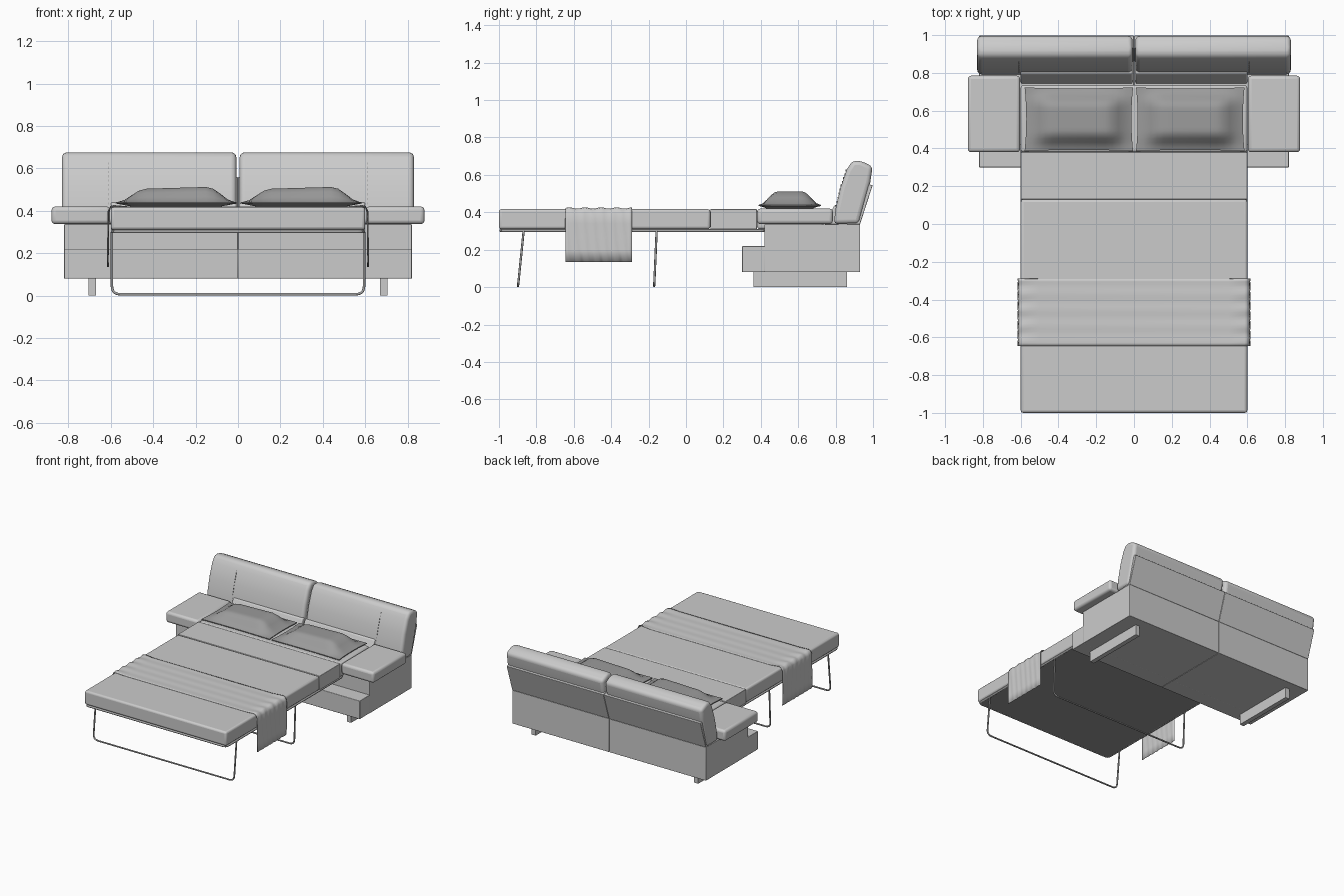
import bpy, bmesh, math
from mathutils import Vector

cube = bpy.data.objects.get("Cube")
if cube:
    bpy.data.objects.remove(cube, do_unlink=True)


def material(name, v):
    m = bpy.data.materials.new(name)
    m.use_nodes = True
    m.diffuse_color = (v, v, v, 1)
    m.node_tree.nodes["Principled BSDF"].inputs["Base Color"].default_value = (v, v, v, 1)
    return m


FABRIC = material("light grey fabric", 0.6)
PILLOW = material("mid grey pillow", 0.33)
METAL = material("grey metal", 0.4)
UNDER = material("dark grey underside", 0.3)


def finish(bm, name, mat, bevel=0.0, segments=3, angle=40):
    bmesh.ops.recalc_face_normals(bm, faces=bm.faces)
    mesh = bpy.data.meshes.new(name)
    bm.to_mesh(mesh)
    bm.free()
    ob = bpy.data.objects.new(name, mesh)
    bpy.context.collection.objects.link(ob)
    mesh.materials.append(mat)
    if bevel:
        mod = ob.modifiers.new("round", 'BEVEL')
        mod.width, mod.segments = bevel, segments
        mod.limit_method = 'ANGLE'
        mod.angle_limit = math.radians(25)
    bpy.ops.object.select_all(action='DESELECT')
    ob.select_set(True)
    bpy.context.view_layer.objects.active = ob
    bpy.ops.object.shade_smooth_by_angle(angle=math.radians(angle))
    return ob


def prism(name, profile, x0, x1, mat=FABRIC, bevel=0.0, segments=3):
    """Extrude a (y, z) profile along x."""
    bm = bmesh.new()
    a = [bm.verts.new((x0, y, z)) for y, z in profile]
    b = [bm.verts.new((x1, y, z)) for y, z in profile]
    bm.faces.new(a)
    bm.faces.new(b)
    for i in range(len(a)):
        j = (i + 1) % len(a)
        bm.faces.new((a[i], a[j], b[j], b[i]))
    return finish(bm, name, mat, bevel, segments)


def box(name, x, y, z, mat=FABRIC, bevel=0.0):
    return prism(name, [(y[0], z[0]), (y[1], z[0]), (y[1], z[1]), (y[0], z[1])],
                 x[0], x[1], mat, bevel)


def tube(name, points, radius, closed=False):
    cu = bpy.data.curves.new(name, 'CURVE')
    cu.dimensions = '3D'
    cu.bevel_depth, cu.bevel_resolution = radius, 2
    sp = cu.splines.new('POLY')
    sp.points.add(len(points) - 1)
    for p, co in zip(sp.points, points):
        p.co = (*co, 1)
    sp.use_cyclic_u = closed
    sp.use_smooth = True
    cu.materials.append(METAL)
    ob = bpy.data.objects.new(name, cu)
    bpy.context.collection.objects.link(ob)


# Sofa halves, mirrored about the centre seam
cushion = [(0.79, 0.338), (0.80, 0.42), (0.825, 0.53), (0.86, 0.63), (0.89, 0.675),
           (0.935, 0.675), (0.998, 0.645), (0.985, 0.56), (0.925, 0.338)]
for side, s in (("left", 1), ("right", -1)):
    def span(a, b):
        return (s * a, s * b)
    box(side + "_base", span(0.001, 0.82), (0.42, 0.93), (0.08, 0.335), bevel=0.002)
    box(side + "_front_ledge", span(0.0, 0.82), (0.30, 0.425), (0.08, 0.22), bevel=0.004)
    prism(side + "_back_panel", [(0.86, 0.335), (0.93, 0.335), (0.998, 0.545), (0.93, 0.56)],
          *span(0.001, 0.82), bevel=0.003)
    prism(side + "_back_cushion", cushion, *span(0.008, 0.83), bevel=0.025, segments=4)
    prism(side + "_cushion_foot", [(0.74, 0.335), (0.82, 0.335), (0.82, 0.44), (0.795, 0.44)],
          *span(0.008, 0.6), bevel=0.008)
    box(side + "_armrest", span(0.603, 0.88), (0.38, 0.785), (0.337, 0.42), bevel=0.018)
    box(side + "_skid", span(0.67, 0.705), (0.36, 0.86), (0.0, 0.082))
    # Stitched seam on the cushion front
    for (y0, z0), (y1, z1) in zip(cushion[1:3], cushion[2:4]):
        for k in range(5):
            t = (k + 0.4) / 5
            y, z = y0 + t * (y1 - y0), z0 + t * (z1 - z0)
            box(side + "_stitch", span(0.608, 0.611), (y - 0.002, y + 0.006),
                (z, z + 0.01), PILLOW)

# Mattress sections and the dark board below
for i, (a, b) in enumerate([(-1.0, 0.13), (0.13, 0.38), (0.38, 0.735)]):
    box("mattress_%d" % (i + 1), (-0.6, 0.6), (a, b), (0.31, 0.417),
        bevel=0.014 if i != 1 else 0.004)
box("bed_board", (-0.59, 0.59), (-0.99, 0.42), (0.296, 0.312), UNDER)


def rounded(corners, r, steps=5):
    """Replace every corner of a closed loop with a small arc."""
    out = []
    n = len(corners)
    for i, c in enumerate(corners):
        c = Vector(c)
        p = c + (Vector(corners[i - 1]) - c).normalized() * r
        q = c + (Vector(corners[(i + 1) % n]) - c).normalized() * r
        for k in range(steps + 1):
            t = k / steps
            out.append(p * (1 - t) ** 2 + c * (2 * t * (1 - t)) + q * t * t)
    return out


# Tubular rim and folding legs
tube("bed_rim", rounded([(-0.592, -0.99, 0.302), (0.592, -0.99, 0.302),
                         (0.592, 0.42, 0.302), (-0.592, 0.42, 0.302)], 0.03), 0.008, True)
for name, top, foot in (("front_legs", -0.868, -0.898), ("middle_legs", -0.157, -0.17)):
    lower = rounded([(-0.595, top, 0.3), (-0.595, foot, 0.006),
                     (0.595, foot, 0.006), (0.595, top, 0.3)], 0.04)[6:18]
    tube(name, [(-0.595, top, 0.3)] + lower + [(0.595, top, 0.3)], 0.006)

# Runner blanket draped over the mattress, rippled where it hangs
half = [(0.612, 0.135), (0.612, 0.2), (0.611, 0.27), (0.61, 0.34), (0.61, 0.395),
        (0.602, 0.415), (0.585, 0.419), (0.5, 0.419)]
path = [(-x, z) for x, z in half] + [(x, z) for x, z in reversed(half)]
bm = bmesh.new()
rows = []
for j in range(25):
    y = -0.645 + 0.355 * j / 24
    row = []
    for x, z in path:
        hang = 1.0 if z < 0.41 else 0.0
        x += math.copysign(hang * 0.006 * math.sin(j * 0.9 + z * 6), x)
        lift = 0.004 * (1 + math.sin(j * 1.1)) if 0.41 < z and abs(x) > 0.55 else 0
        row.append(bm.verts.new((x, y, z + lift)))
    rows.append(row)
for r0, r1 in zip(rows, rows[1:]):
    for i in range(len(path) - 1):
        bm.faces.new((r0[i], r0[i + 1], r1[i + 1], r1[i]))
runner = finish(bm, "runner_blanket", FABRIC, angle=60)
runner.modifiers.new("thickness", 'SOLIDIFY').thickness = 0.003


# Plump pillows: a raised dome over a shallow flared underside
def ease(t):
    t = max(0.0, min(1.0, t))
    return t * t * (3 - 2 * t)


for side, cx in (("left", 0.298), ("right", -0.292)):
    bm = bmesh.new()
    bmesh.ops.create_cube(bm, size=2)
    bmesh.ops.subdivide_edges(bm, edges=bm.edges[:], cuts=15, use_grid_fill=True)
    for v in bm.verts:
        u, w, h = v.co
        dome = ease((1 - abs(u)) / 0.48) * ease((1 - abs(w)) / 0.6)
        belly = ease((1 - abs(u)) / 0.25) * ease((1 - abs(w)) / 0.3)
        top = 0.44 + dome * (0.068 + 0.008 * u)
        bottom = 0.434 - 0.014 * belly
        pinch_x, pinch_y = 1 - 0.03 * (1 - w * w), 1 - 0.03 * (1 - u * u)
        v.co = (cx + 0.287 * u * pinch_x, 0.555 + 0.168 * w * pinch_y,
                bottom + (top - bottom) * (h + 1) / 2)
    finish(bm, side + "_pillow", PILLOW, angle=60)
